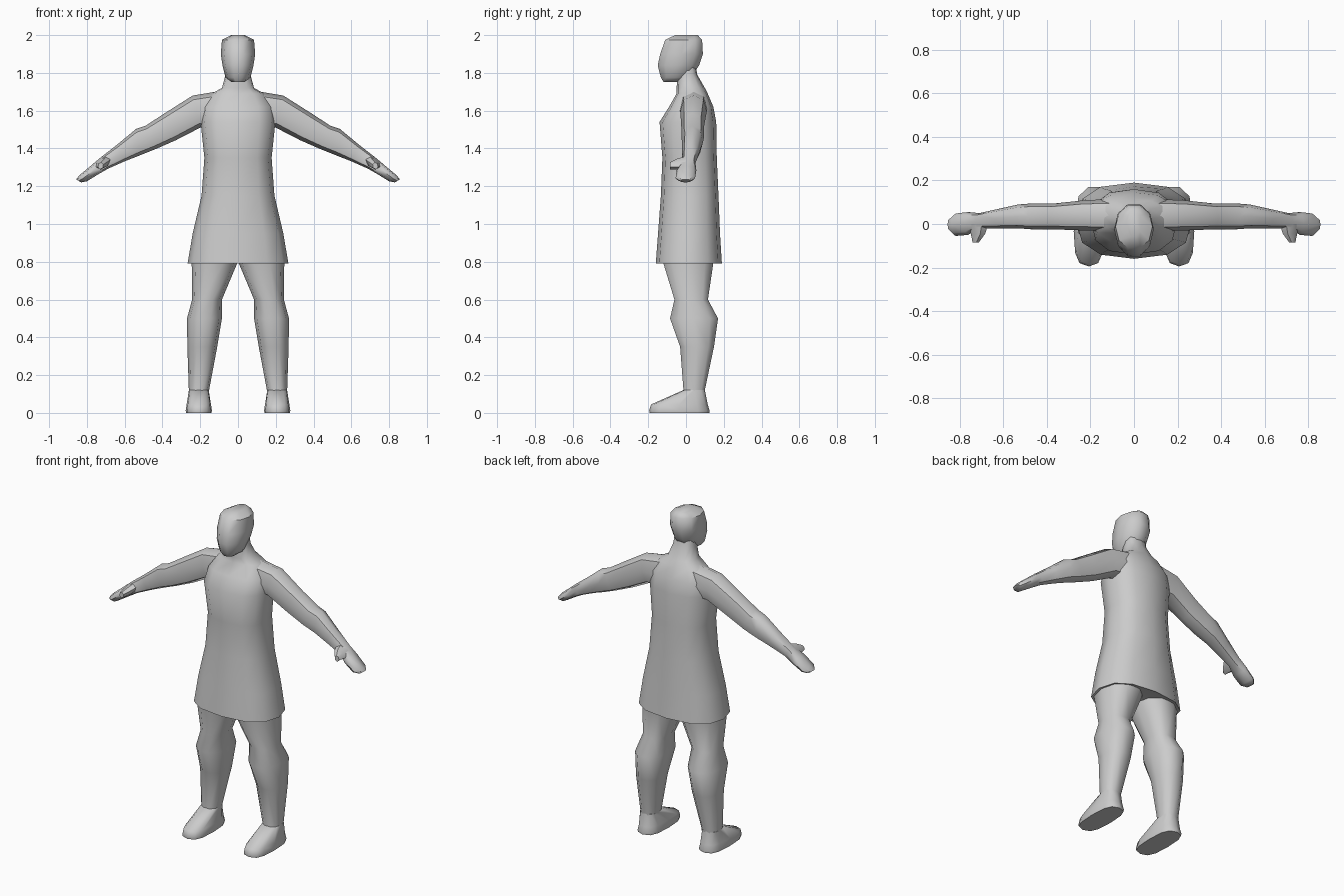
import bpy, bmesh, math
from mathutils import Vector

grey = bpy.data.materials.new("plain grey")
grey.diffuse_color = (0.6, 0.6, 0.6, 1)


def ring(c, u, v, n, p):
    """Rounded ring about c spanned by half-axes u and v; p < 1 makes it boxier."""
    pts = []
    for i in range(n):
        a = 2 * math.pi * i / n
        s, t = math.sin(a), math.cos(a)
        pts.append(Vector(c) + Vector(u) * math.copysign(abs(t) ** p, t)
                   + Vector(v) * math.copysign(abs(s) ** p, s))
    return pts


def loft(name, rings, mirror=False, angle=50):
    bm = bmesh.new()
    loops = [[bm.verts.new(p) for p in r] for r in rings]
    n = len(loops[0])
    for a, b in zip(loops, loops[1:]):
        for i in range(n):
            j = (i + 1) % n
            bm.faces.new((a[i], a[j], b[j], b[i]))
    bm.faces.new(loops[0])
    bm.faces.new(loops[-1])
    bmesh.ops.recalc_face_normals(bm, faces=bm.faces)
    me = bpy.data.meshes.new(name)
    bm.to_mesh(me)
    bm.free()
    me.materials.append(grey)
    ob = bpy.data.objects.new(name, me)
    bpy.context.collection.objects.link(ob)
    bpy.ops.object.select_all(action='DESELECT')
    ob.select_set(True)
    bpy.context.view_layer.objects.active = ob
    bpy.ops.object.shade_smooth_by_angle(angle=math.radians(angle))
    if mirror:
        ob.modifiers.new("mirror", 'MIRROR')
    return ob


def level(z, x0, x1, y0, y1, n=12, p=0.8):
    """Horizontal ring filling a box."""
    return ring(((x0 + x1) / 2, (y0 + y1) / 2, z),
                ((x1 - x0) / 2, 0, 0), (0, (y1 - y0) / 2, 0), n, p)


# Tunic, shoulders and neck: z, half width, front, back
body = [(0.80, 0.235, -0.13, 0.16), (0.79, 0.267, -0.16, 0.19),
        (0.95, 0.24, -0.148, 0.18), (1.15, 0.193, -0.133, 0.172),
        (1.35, 0.178, -0.125, 0.163), (1.54, 0.198, -0.14, 0.16),
        (1.62, 0.19, -0.09, 0.145), (1.69, 0.14, -0.05, 0.115),
        (1.72, 0.085, -0.05, 0.10), (1.79, 0.066, -0.045, 0.06),
        (1.85, 0.06, -0.04, 0.05)]
loft("tunic_and_neck", [level(z, -w, w, a, b) for z, w, a, b in body])

# Head with a narrow chin: z, half width, front, back
head = [(1.752, 0.035, -0.12, -0.04), (1.775, 0.066, -0.137, 0.03),
        (1.84, 0.082, -0.155, 0.075), (1.90, 0.091, -0.142, 0.095),
        (1.975, 0.085, -0.115, 0.09), (2.0, 0.035, -0.06, 0.065)]
loft("head", [level(z, -w, w, a, b, 10, 0.95) for z, w, a, b in head])

# Legs: z, inner x, outer x, front, back
leg = [(0.86, 0.0, 0.235, -0.12, 0.15), (0.79, 0.005, 0.245, -0.125, 0.15),
       (0.60, 0.085, 0.243, -0.065, 0.12), (0.50, 0.085, 0.27, -0.09, 0.175),
       (0.35, 0.11, 0.268, -0.035, 0.152), (0.11, 0.155, 0.26, -0.015, 0.10),
       (0.07, 0.158, 0.258, -0.02, 0.10)]
loft("leg", [level(z, a, b, c, d, 10, 0.85) for z, a, b, c, d in leg], True)

# Feet
foot = [(0.12, 0.155, 0.26, -0.015, 0.10), (0.045, 0.143, 0.272, -0.185, 0.115),
        (0.012, 0.138, 0.277, -0.195, 0.125), (0.0, 0.14, 0.275, -0.193, 0.123)]
loft("foot", [level(z, a, b, c, d, 12, 0.7) for z, a, b, c, d in foot], True)

# Arms and hands: top x z, bottom x z, front, back
arm = [(0.06, 1.71, 0.08, 1.51, -0.035, 0.115), (0.24, 1.68, 0.20, 1.51, -0.03, 0.11),
       (0.39, 1.585, 0.33, 1.443, -0.025, 0.095), (0.49, 1.52, 0.44, 1.395, -0.025, 0.095),
       (0.54, 1.503, 0.52, 1.363, -0.02, 0.09), (0.64, 1.42, 0.60, 1.332, -0.02, 0.07),
       (0.73, 1.35, 0.69, 1.292, -0.02, 0.05), (0.78, 1.308, 0.745, 1.26, -0.05, 0.055),
       (0.84, 1.258, 0.80, 1.226, -0.055, 0.048), (0.857, 1.236, 0.83, 1.22, -0.03, 0.025)]
loft("arm", [ring(((a + c) / 2, (e + f) / 2, (b + d) / 2),
                  ((a - c) / 2, 0, (b - d) / 2), (0, (f - e) / 2, 0), 8, 0.85)
             for a, b, c, d, e, f in arm], True)

# Thumbs
thumb = [(0.715, 0.0, 1.325, 0.045, 0.025), (0.717, -0.045, 1.318, 0.033, 0.024),
         (0.727, -0.085, 1.308, 0.014, 0.017)]
loft("thumb", [ring((x, y, z), (w, 0, -0.5 * w), (0.3 * h, 0, h), 6, 1)
               for x, y, z, w, h in thumb], True)
